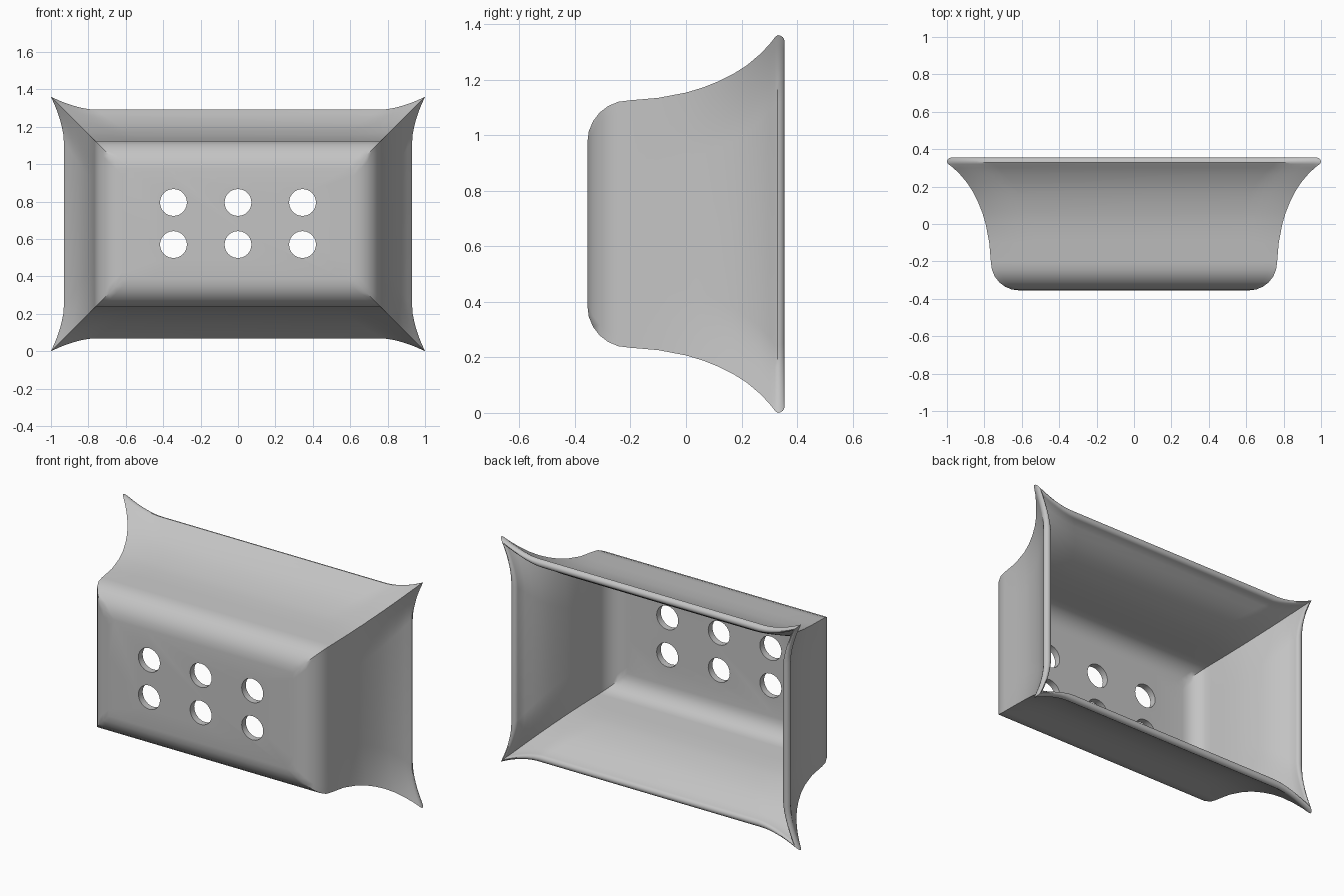
import bpy, bmesh
from math import sin, cos, radians
from mathutils import Matrix

cube = bpy.data.objects.get("Cube")
if cube:
    bpy.data.objects.remove(cube)

MID_Z = 0.68        # height of the tray's centre
SLIM = 0.32         # how much smaller the half height is than the half width
CORNER = 0.24       # length of the zone in which corners flare
WALL = 0.04

grey = bpy.data.materials.new("plain grey")
grey.use_nodes = True
colour = (0.55, 0.55, 0.55, 1)
grey.diffuse_color = colour
grey.node_tree.nodes["Principled BSDF"].inputs["Base Color"].default_value = colour


def ring(bm, y, half, flare):
    """Rectangular loop whose corners sweep outward by flare."""
    steps = [1 - i / 6 for i in range(7)]
    quad = [(half + flare * (1 - k) ** 1.7, half - SLIM + flare - CORNER * k) for k in steps]
    quad += [(b + SLIM, a - SLIM) for a, b in reversed(quad[:-1])]
    verts = []
    for sx, sz in ((1, 1), (-1, 1), (-1, -1), (1, -1)):
        pts = quad if sx * sz > 0 else quad[::-1]
        verts += [bm.verts.new((sx * x, y, MID_Z + sz * z)) for x, z in pts]
    return verts


# Wall profile from the rounded front to the rim: depth, half width, corner flare
arc = [radians(15 * i) for i in range(7)]
outer = [(-0.205 - 0.15 * cos(a), 0.615 + 0.15 * sin(a), 0) for a in arc]
outer += [(-0.1, 0.772, 0.002), (0, 0.785, 0.008), (0.06, 0.797, 0.014),
          (0.12, 0.815, 0.02), (0.17, 0.832, 0.028), (0.22, 0.855, 0.037),
          (0.265, 0.882, 0.048), (0.3, 0.906, 0.06), (0.32, 0.924, 0.068)]
rim = [(0.33 + 0.025 * sin(a), 0.908 + 0.023 * cos(a), 0.069)
       for a in [radians(22.5 * i) for i in range(9)]]
inner = [(-0.205 - 0.11 * cos(a), 0.615 + 0.11 * sin(a), 0) for a in arc]
inner += [(y, h - WALL, f) for y, h, f in outer[7:-1]]

# Tray shell
bm = bmesh.new()
loops = [ring(bm, *p) for p in outer + rim + inner[::-1]]
for a, b in zip(loops, loops[1:]):
    n = len(a)
    for i in range(n):
        j = (i + 1) % n
        bm.faces.new((a[i], a[j], b[j], b[i]))
bm.faces.new(loops[0])
bm.faces.new(loops[-1])
bmesh.ops.recalc_face_normals(bm, faces=bm.faces)
mesh = bpy.data.meshes.new("tray")
bm.to_mesh(mesh)
bm.free()
mesh.materials.append(grey)
tray = bpy.data.objects.new("tray", mesh)
bpy.context.collection.objects.link(tray)

# Two rows of three drain holes through the front wall
bm = bmesh.new()
for x in (-0.345, 0, 0.345):
    for z in (0.57, 0.795):
        place = Matrix.Translation((x, -0.33, z)) @ Matrix.Rotation(radians(90), 4, "X")
        bmesh.ops.create_cone(bm, cap_ends=True, segments=24, radius1=0.072,
                              radius2=0.072, depth=0.2, matrix=place)
mesh = bpy.data.meshes.new("hole_cutter")
bm.to_mesh(mesh)
bm.free()
mesh.materials.append(grey)
cutter = bpy.data.objects.new("hole_cutter", mesh)
cutter.hide_render = True
bpy.context.collection.objects.link(cutter)

cut = tray.modifiers.new("drain_holes", "BOOLEAN")
cut.operation = "DIFFERENCE"
cut.solver = "EXACT"
cut.object = cutter
bpy.ops.object.select_all(action="DESELECT")
tray.select_set(True)
bpy.context.view_layer.objects.active = tray
bpy.ops.object.modifier_apply(modifier=cut.name)
bpy.data.objects.remove(cutter)
bpy.ops.object.shade_smooth_by_angle(angle=radians(35))
